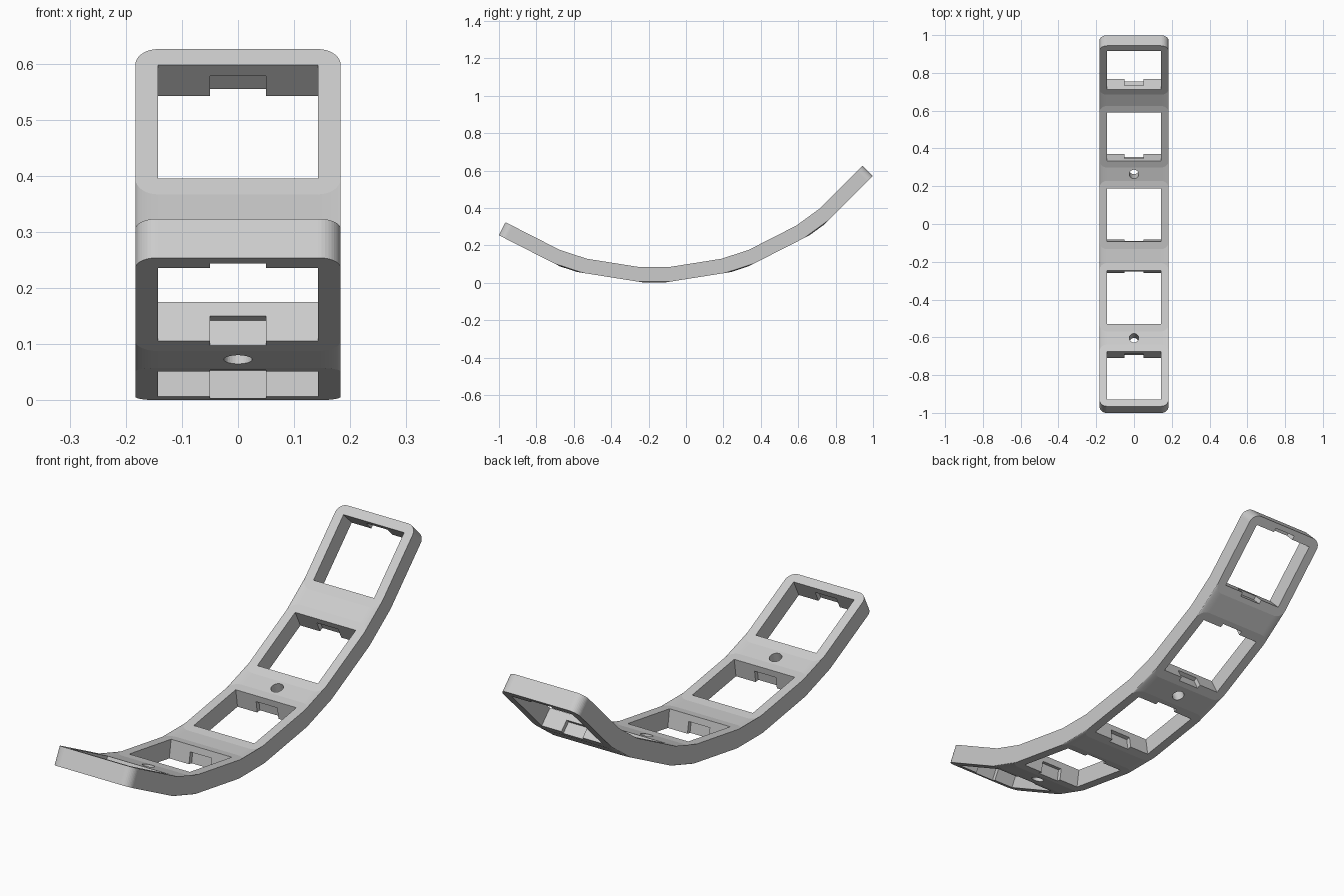
import bpy
import bmesh
from math import sin, cos, pi, radians
from mathutils import Matrix, Vector

if "Cube" in bpy.data.objects:
    bpy.data.objects.remove(bpy.data.objects["Cube"], do_unlink=True)

# Main dimensions
RADIUS = 1.392          # arc through the plate tops
THICK = 0.078
HOLE = 0.143            # half size of a square opening
CORNER = 0.04           # border width and corner radius
STEPS = 10
ANGLES = [radians(a) for a in (-27, -9, 9, 27, 45)]
CENTRE = Vector((0, -0.17, (RADIUS + THICK) * cos(ANGLES[2]) + (HOLE + CORNER) * sin(ANGLES[2])))


def plate_frame(angle):
    """Frame on the top of a plate: x across, y along, z out of its face."""
    rot = Matrix.Rotation(angle, 4, 'X')
    return Matrix.Translation(CENTRE) @ rot @ Matrix.Translation((0, 0, -RADIUS))


def make_object(name, bm):
    bmesh.ops.recalc_face_normals(bm, faces=bm.faces[:])
    mesh = bpy.data.meshes.new(name)
    bm.to_mesh(mesh)
    bm.free()
    obj = bpy.data.objects.new(name, mesh)
    bpy.context.collection.objects.link(obj)
    return obj


def add_box(bm, frame, half_x, half_y, z_low, z_high):
    size = Matrix.Diagonal((2 * half_x, 2 * half_y, z_high - z_low, 1))
    place = Matrix.Translation((0, 0, (z_low + z_high) / 2))
    bmesh.ops.create_cube(bm, size=1, matrix=frame @ place @ size)


# Bent strip: lengthwise profiles, shorter toward the rounded sides
columns = []
for i in range(STEPS + 1):
    a = i * pi / 2 / STEPS
    columns.append((HOLE + CORNER * cos(a), HOLE + CORNER * sin(a)))
columns = [(-x, l) for x, l in columns] + columns[::-1]

bm = bmesh.new()
rings = []
for x, length in columns:
    top, bottom = [], []
    for angle in ANGLES:
        frame = plate_frame(angle)
        for y in (-length, length):
            top.append(bm.verts.new(frame @ Vector((x, y, 0))))
            bottom.append(bm.verts.new(frame @ Vector((x, y, -THICK))))
    rings.append(top + bottom[::-1])
count = len(rings[0])
for r, s in zip(rings, rings[1:]):
    for j in range(count):
        k = (j + 1) % count
        bm.faces.new((r[j], r[k], s[k], s[j]))
for ring in (rings[0], rings[-1]):
    for j in range(count // 2 - 1):
        bm.faces.new((ring[j], ring[j + 1], ring[count - 2 - j], ring[count - 1 - j]))
strip = make_object("curved_frame_strip", bm)

# Square openings
bm = bmesh.new()
for angle in ANGLES:
    add_box(bm, plate_frame(angle), HOLE, HOLE, -THICK - 0.05, 0.05)
cutters = [make_object("opening_cutter", bm)]

# Clip notches in the lower part of both end walls
bm = bmesh.new()
for angle in ANGLES:
    add_box(bm, plate_frame(angle), 0.05, HOLE + 0.018, -THICK - 0.04, -0.028)
cutters.append(make_object("notch_cutter", bm))

# Screw holes through two of the joints
bm = bmesh.new()
for angle in (radians(-18), radians(18)):
    bmesh.ops.create_cone(bm, cap_ends=True, segments=32, radius1=0.025, radius2=0.025,
                          depth=0.4, matrix=plate_frame(angle))
cutters.append(make_object("screw_hole_cutter", bm))

bpy.context.view_layer.objects.active = strip
for cutter in cutters:
    cutter.hide_render = True
    mod = strip.modifiers.new(cutter.name, 'BOOLEAN')
    mod.operation = 'DIFFERENCE'
    mod.solver = 'EXACT'
    mod.object = cutter
    bpy.ops.object.modifier_apply(modifier=mod.name)
    bpy.data.objects.remove(cutter, do_unlink=True)

# Single light grey plastic
grey = bpy.data.materials.new("light_grey")
grey.use_nodes = True
colour = (0.6, 0.6, 0.6, 1)
grey.diffuse_color = colour
grey.node_tree.nodes["Principled BSDF"].inputs["Base Color"].default_value = colour
strip.data.materials.clear()
strip.data.materials.append(grey)
